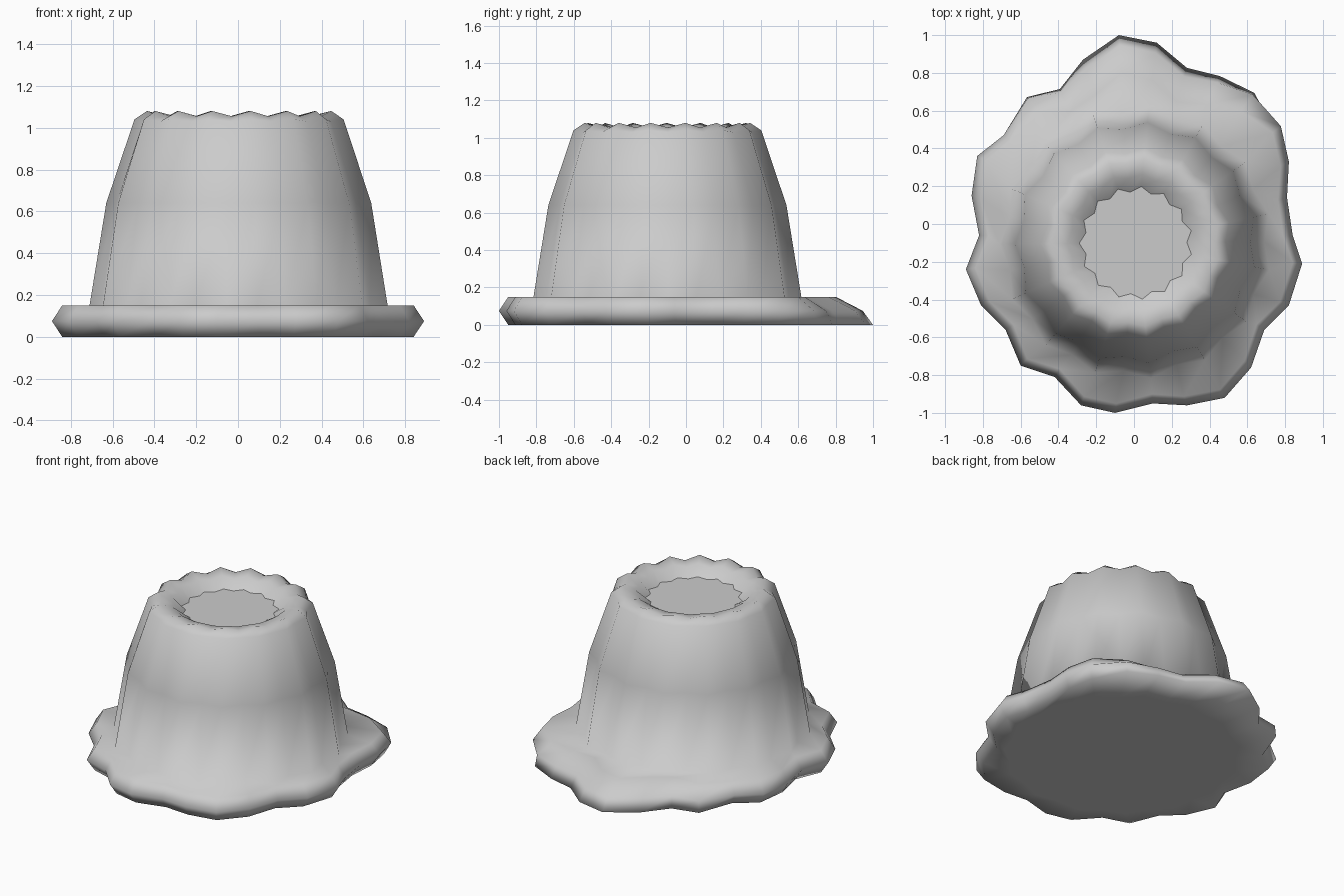
import bpy, bmesh
from math import sin, cos, radians
from mathutils import Vector

cube = bpy.data.objects.get("Cube")
if cube:
    bpy.data.objects.remove(cube, do_unlink=True)

CENTRE = Vector((0.01, -0.10))
LOBES = 15
SIDES = LOBES * 2
START = radians(96.5)

# Irregular edge of the spread-out skirt, one point per side
SKIRT = [(-.08, 1), (-.27, .87), (-.4, .73), (-.58, .69), (-.69, .47), (-.83, .36),
         (-.86, .15), (-.82, -.06), (-.89, -.24), (-.81, -.43), (-.68, -.56), (-.6, -.75),
         (-.42, -.81), (-.28, -.96), (-.1, -1), (.1, -.95), (.28, -.96), (.48, -.92),
         (.62, -.76), (.69, -.56), (.82, -.43), (.89, -.21), (.84, -.06), (.81, .14),
         (.82, .33), (.78, .52), (.65, .71), (.46, .79), (.28, .83), (.12, .96)]

# Fluted cone and crater: ridge radius, height, valley scale, valley drop
CONE = [(.72, .15, .945, 0), (.64, .64, .945, 0), (.505, 1.04, .94, .01),
        (.445, 1.08, .95, .025), (.365, 1.06, .94, .015), (.30, 1.0, .9, 0)]

bm = bmesh.new()


def fluted_ring(radius, z, valley, drop):
    verts = []
    for i in range(SIDES):
        a = START + radians(360 / SIDES) * i
        r = radius if i % 2 else radius * valley
        p = CENTRE + Vector((cos(a), sin(a))) * r
        verts.append(bm.verts.new((p.x, p.y, z if i % 2 else z - drop)))
    return verts


def skirt_ring(z, inset, back_inset):
    """Skirt outline pulled inwards; the back gets its own slope."""
    verts = []
    for x, y in SKIRT:
        t = min(max((y - .5) / .35, 0), 1)
        out = Vector((x, y)) - CENTRE
        p = Vector((x, y)) - out.normalized() * (inset * (1 - t) + back_inset * t)
        verts.append(bm.verts.new((p.x, p.y, z)))
    return verts


# Rings from the underside, round the skirt, up the cone and into the crater
rings = [fluted_ring(.72, 0, .96, 0),
         skirt_ring(0, .05, 0), skirt_ring(.075, 0, .055), skirt_ring(.15, .05, .2)]
rings += [fluted_ring(*row) for row in CONE]

for low, high in zip(rings, rings[1:]):
    for i in range(SIDES):
        j = (i + 1) % SIDES
        bm.faces.new((low[i], low[j], high[j], high[i])).smooth = True

# Flat underside and crater floor
bm.faces.new(rings[0][::-1]).smooth = True
bm.faces.new(rings[-1]).smooth = False

mesh = bpy.data.meshes.new("fluted_crater_cone")
bm.to_mesh(mesh)
bm.free()
cone = bpy.data.objects.new("fluted_crater_cone", mesh)
bpy.context.collection.objects.link(cone)

# Plain grey surface
grey = bpy.data.materials.new("plain_grey")
grey.use_nodes = True
colour = (.6, .6, .6, 1)
grey.diffuse_color = colour
grey.node_tree.nodes["Principled BSDF"].inputs["Base Color"].default_value = colour
mesh.materials.append(grey)
